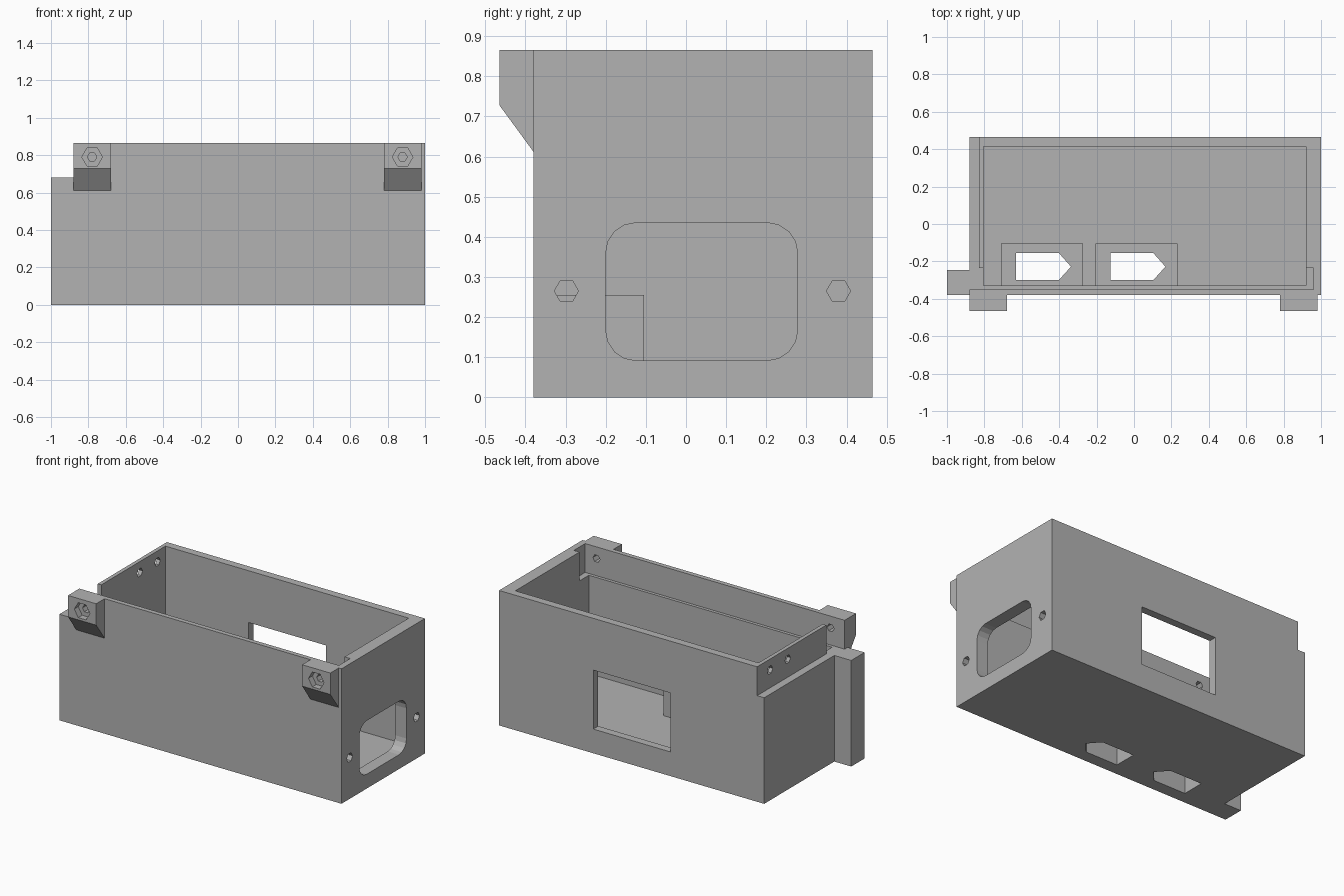
import bpy, bmesh
from math import pi, cos, sin

cube = bpy.data.objects.get("Cube")
if cube:
    bpy.data.objects.remove(cube, do_unlink=True)

grey = bpy.data.materials.new("plain grey")
grey.use_nodes = True
grey.diffuse_color = (0.45, 0.45, 0.45, 1)
grey.node_tree.nodes["Principled BSDF"].inputs["Base Color"].default_value = (0.45, 0.45, 0.45, 1)


def prism(name, axis, outline, lo, hi):
    """Extrude a 2D outline along one axis."""
    place = {"X": lambda u, v, w: (w, u, v),
             "Y": lambda u, v, w: (u, w, v),
             "Z": lambda u, v, w: (u, v, w)}[axis]
    bm = bmesh.new()
    face = bm.faces.new([bm.verts.new(place(u, v, lo)) for u, v in outline])
    moved = bmesh.ops.extrude_face_region(bm, geom=[face])
    verts = [g for g in moved["geom"] if isinstance(g, bmesh.types.BMVert)]
    bmesh.ops.translate(bm, verts=verts, vec=place(0, 0, hi - lo))
    bmesh.ops.recalc_face_normals(bm, faces=bm.faces)
    mesh = bpy.data.meshes.new(name)
    bm.to_mesh(mesh)
    bm.free()
    mesh.materials.append(grey)
    obj = bpy.data.objects.new(name, mesh)
    bpy.context.collection.objects.link(obj)
    return obj


def rect(a, b, c, d):
    return [(a, c), (b, c), (b, d), (a, d)]


def box(name, x0, x1, y0, y1, z0, z1):
    return prism(name, "Z", rect(x0, x1, y0, y1), z0, z1)


def hexagon(u, v, r):
    return [(u + r * cos(i * pi / 3), v + r * sin(i * pi / 3)) for i in range(6)]


def rounded(a, b, c, d, r, steps=4):
    corners = [(b - r, d - r), (a + r, d - r), (a + r, c + r), (b - r, c + r)]
    return [(u + r * cos(t), v + r * sin(t))
            for k, (u, v) in enumerate(corners)
            for t in [(k + i / steps) * pi / 2 for i in range(steps + 1)]]


def cut(targets, cutter):
    """Subtract a cutter from each target, then discard it."""
    cutter.hide_render = True
    for obj in targets:
        mod = obj.modifiers.new("cut", "BOOLEAN")
        mod.operation, mod.solver, mod.object = "DIFFERENCE", "EXACT", cutter
        bpy.context.view_layer.objects.active = obj
        bpy.ops.object.modifier_apply(modifier=mod.name)
    bpy.data.objects.remove(cutter, do_unlink=True)


# Open enclosure with thick walls and floor
case = box("case_body", -0.88, 1, -0.38, 0.465, 0, 0.865)
cut([case], box("cavity", -0.805, 0.92, -0.33, 0.415, 0.05, 1))

# Lid slot along the front wall and thinned right wall
cut([case], box("lid_slot", -0.95, 0.96, -0.35, -0.235, 0.68, 1))
cut([case], box("wall_step", -0.95, -0.83, -0.3, 0.6, 0.68, 1))

# Openings in the end, back and right walls
cut([case], prism("end_window", "X", rounded(-0.2, 0.278, 0.092, 0.435, 0.075), 0.86, 1.1))
cut([case], prism("back_window", "Y", rect(-0.215, 0.332, 0.155, 0.533), 0.38, 0.6))
for y in (-0.298, 0.38):
    cut([case], prism("end_hole", "X", hexagon(y, 0.265, 0.03), 0.86, 1.1))
for y in (0.335, 0.155):
    cut([case], prism("wall_hole", "X", hexagon(y, 0.795, 0.028), -0.9, -0.75))

# Corner flange
box("corner_flange", -1, -0.88, -0.38, -0.245, 0, 0.68)

# Socket blocks with pointed shafts through the floor
for i, x in enumerate((-0.71, -0.205)):
    block = box(f"socket_block_{i + 1}", x, x + 0.437, -0.33, -0.105, 0.05, 0.255)
    shaft = [(x + 0.08, -0.3), (x + 0.308, -0.3), (x + 0.373, -0.228),
             (x + 0.308, -0.155), (x + 0.08, -0.155)]
    cut([case, block], prism("shaft", "Z", shaft, -0.1, 0.4))

# Front screw lugs with nut pockets
for side, x in (("right", -0.78), ("left", 0.88)):
    profile = [(-0.38, 0.612), (-0.38, 0.865), (-0.465, 0.865), (-0.465, 0.728)]
    lug = prism(f"{side}_screw_lug", "X", profile, x - 0.1, x + 0.1)
    cut([lug], prism("nut_pocket", "Y", hexagon(x, 0.79, 0.055), -0.6, -0.425))
    cut([case, lug], prism("screw_hole", "Y", hexagon(x, 0.79, 0.025), -0.6, -0.3))
